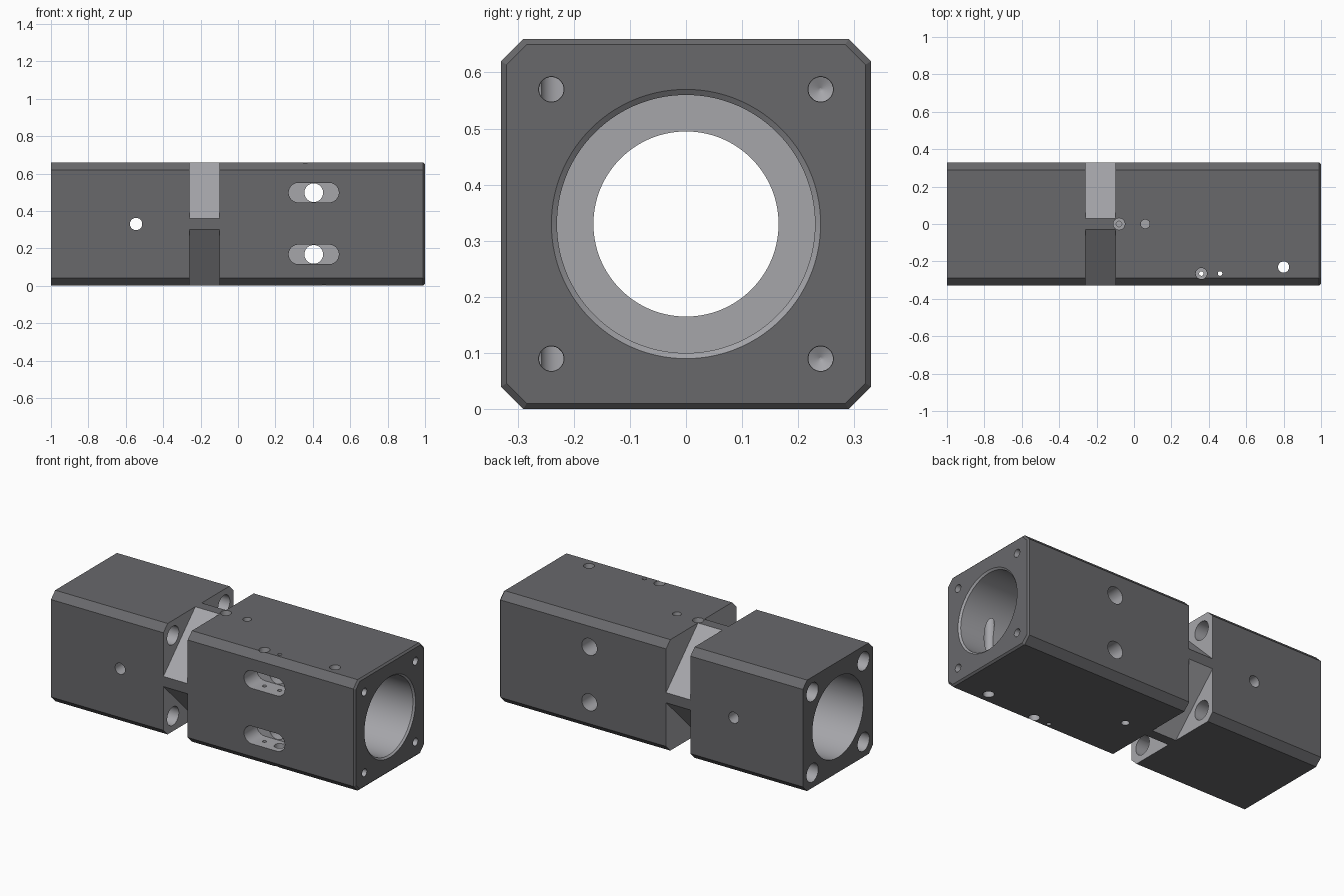
import bpy, bmesh, math

if "Cube" in bpy.data.objects:
    bpy.data.objects.remove(bpy.data.objects["Cube"])

MID = 0.33  # height of the main axis


def material(name, value):
    m = bpy.data.materials.new(name)
    m.diffuse_color = (value, value, value * 1.06, 1)
    m.use_nodes = True
    m.node_tree.nodes["Principled BSDF"].inputs["Base Color"].default_value = m.diffuse_color
    return m


dark = material("dark_metal", 0.14)
light = material("machined_metal", 0.38)


def loft(name, rings, mat):
    """Closed solid skinned through equal-length point rings."""
    bm = bmesh.new()
    loops = [[bm.verts.new(p) for p in ring] for ring in rings]
    n = len(loops[0])
    for a, b in zip(loops, loops[1:]):
        for i in range(n):
            j = (i + 1) % n
            bm.faces.new((a[i], a[j], b[j], b[i]))
    bm.faces.new(loops[0][::-1])
    bm.faces.new(loops[-1])
    bmesh.ops.recalc_face_normals(bm, faces=bm.faces)
    mesh = bpy.data.meshes.new(name)
    bm.to_mesh(mesh)
    bm.free()
    mesh.materials.append(mat)
    obj = bpy.data.objects.new(name, mesh)
    bpy.context.collection.objects.link(obj)
    return obj


def place(axis, t, u, v):
    """Point at t along the axis; u, v are the other two coordinates in order."""
    return {"x": (t, u, v), "y": (u, t, v), "z": (u, v, t)}[axis]


def cut(name, rings):
    """Subtract a lofted solid from the body."""
    tool = loft(name, rings, light)
    mod = body.modifiers.new(name, "BOOLEAN")
    mod.operation = "DIFFERENCE"
    mod.solver = "EXACT"
    mod.material_mode = "TRANSFER"
    mod.object = tool
    bpy.context.view_layer.objects.active = body
    bpy.ops.object.modifier_apply(modifier=mod.name)
    bpy.data.objects.remove(tool)


def hole(name, axis, u, v, profile, n=32):
    """Round hole; profile lists (position along axis, radius)."""
    angles = [2 * math.pi * (i + 0.5) / n for i in range(n)]
    cut(name, [[place(axis, t, u + r * math.cos(a), v + r * math.sin(a))
                for a in angles] for t, r in profile])


def section(x, half, c):
    """Square cross-section with cut corners."""
    k = half - c
    pts = [(half, -k), (half, k), (k, half), (-k, half),
           (-half, k), (-half, -k), (-k, -half), (k, -half)]
    return [(x, y, MID + z) for y, z in pts]


# Chamfered square body with a small bevel at the right end
body = loft("housing_body", [section(-1, 0.33, 0.04), section(0.99, 0.33, 0.04),
                             section(1, 0.32, 0.036)], dark)

# Stepped main bore
hole("main_bore", "x", 0, MID,
     [(-1.05, 0.24), (-0.30, 0.24), (-0.30, 0.165), (0.60, 0.165),
      (0.60, 0.23), (0.99, 0.23), (1.02, 0.26)], 96)

# Diagonal corner notches, flange holes and threaded end holes
for sy in (-1, 1):
    for sz in (-1, 1):
        tri = [(-0.04, 0.40), (0.40, -0.04), (0.40, 0.40)]
        cut("corner_notch", [[(x, sy * y, MID + sz * z) for y, z in tri]
                             for x in (-0.26, -0.10)])
        y, z = sy * 0.24, MID + sz * 0.24
        hole("flange_hole", "x", y, z, [(-1.05, 0.055), (-0.2, 0.055)])
        hole("end_hole", "x", y, z,
             [(0.78, 0.002), (0.79, 0.022), (0.997, 0.022), (1.02, 0.028)], 24)

# Front slots with holes running through to the back
for z in (0.1675, 0.4975):
    pill = []
    for i in range(26):
        side = 1 if i < 13 else -1
        a = math.pi * ((i % 13) / 12 - 0.5) + (0 if side > 0 else math.pi)
        pill.append((0.405 + side * 0.082 + 0.0525 * math.cos(a),
                     z + 0.0525 * math.sin(a)))
    cut("front_slot", [[(x, y, h) for x, h in pill] for y in (-0.4, -0.21)])
    hole("cross_hole", "y", 0.405, z, [(-0.3, 0.05), (0.4, 0.05)])

# Sideways access hole in the left block
hole("access_hole", "y", -0.545, MID, [(-0.4, 0.033), (0.4, 0.033)])

# Vertical holes: pin hole, two opposed clamp screws, blind ports
hole("pin_hole", "z", 0.80, -0.23, [(-0.1, 0.03), (0.8, 0.03)])
hole("clamp_hole_a", "z", 0.36, -0.265,
     [(-0.1, 0.012), (0.5, 0.012), (0.5, 0.03), (0.8, 0.03)])
hole("clamp_hole_b", "z", 0.46, -0.265,
     [(-0.1, 0.03), (0.17, 0.03), (0.17, 0.012), (0.8, 0.012)])
hole("top_port_left", "z", -0.08, 0,
     [(0.54, 0.015), (0.60, 0.015), (0.60, 0.031), (0.8, 0.031)])
hole("top_port_right", "z", 0.06, 0, [(0.56, 0.024), (0.8, 0.024)])
hole("bottom_port", "z", 0.06, 0, [(-0.1, 0.022), (0.1, 0.022)])

# Smooth the round walls, keep machined edges sharp
bpy.ops.object.select_all(action="DESELECT")
body.select_set(True)
bpy.context.view_layer.objects.active = body
bpy.ops.object.shade_smooth_by_angle(angle=math.radians(25))
